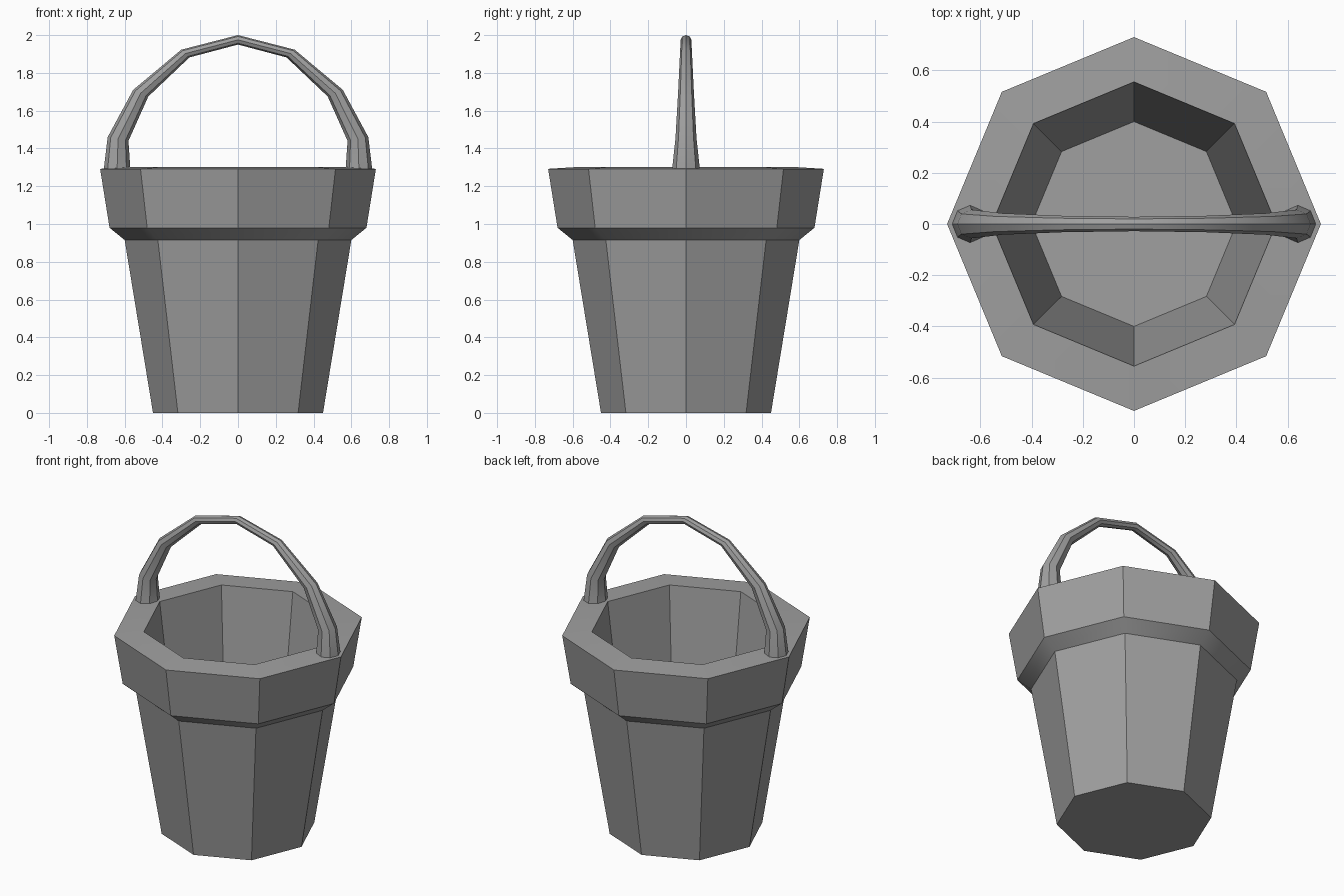
import bpy, bmesh, math
from mathutils import Vector

cube = bpy.data.objects.get("Cube")
if cube:
    bpy.data.objects.remove(cube, do_unlink=True)

SIDES = 8
grey = bpy.data.materials.new("plain_grey")
grey.use_nodes = True
grey.diffuse_color = (0.35, 0.35, 0.35, 1)
grey.node_tree.nodes["Principled BSDF"].inputs["Base Color"].default_value = grey.diffuse_color


def skin_rings(name, rings):
    """Join rings of points into a closed, capped solid."""
    bm = bmesh.new()
    loops = [[bm.verts.new(p) for p in ring] for ring in rings]
    for a, b in zip(loops, loops[1:]):
        for i in range(SIDES):
            j = (i + 1) % SIDES
            bm.faces.new((a[i], a[j], b[j], b[i]))
    bm.faces.new(loops[0][::-1])
    bm.faces.new(loops[-1])
    bmesh.ops.recalc_face_normals(bm, faces=bm.faces)
    mesh = bpy.data.meshes.new(name)
    bm.to_mesh(mesh)
    bm.free()
    mesh.materials.append(grey)
    obj = bpy.data.objects.new(name, mesh)
    bpy.context.collection.objects.link(obj)
    bpy.ops.object.select_all(action='DESELECT')
    obj.select_set(True)
    bpy.context.view_layer.objects.active = obj
    bpy.ops.object.shade_smooth_by_angle(angle=math.radians(32))
    return obj


def ring(centre, u, v, ru, rv):
    angles = [2 * math.pi * i / SIDES for i in range(SIDES)]
    return [centre + u * (ru * math.cos(a)) + v * (rv * math.sin(a)) for a in angles]


X, Y, Z = Vector((1, 0, 0)), Vector((0, 1, 0)), Vector((0, 0, 1))

# Bucket: outside wall, flared collar, rim, then inside wall and floor
profile = [(0.45, 0), (0.6, 0.915), (0.68, 0.98), (0.73, 1.292),
           (0.555, 1.303), (0.4, 0.06)]
skin_rings("bucket", [ring(Z * z, X, Y, r, r) for r, z in profile])

# Handle: tapering arch, given as outer and inner edge plus half width
half = [((0.71, 1.295), (0.57, 1.295), 0.073),
        ((0.69, 1.46), (0.58, 1.44), 0.056),
        ((0.555, 1.71), (0.475, 1.675), 0.042),
        ((0.3, 1.923), (0.257, 1.882), 0.032)]
top = [((0, 2.0), (0, 1.95), 0.028)]
mirrored = [((-o[0], o[1]), (-i[0], i[1]), w) for o, i, w in reversed(half)]
rings = []
for outer, inner, width in half + top + mirrored:
    a = Vector((outer[0], 0, outer[1]))
    b = Vector((inner[0], 0, inner[1]))
    rings.append(ring((a + b) / 2, (a - b).normalized(), Y, (a - b).length / 2, width))
skin_rings("handle", rings)
